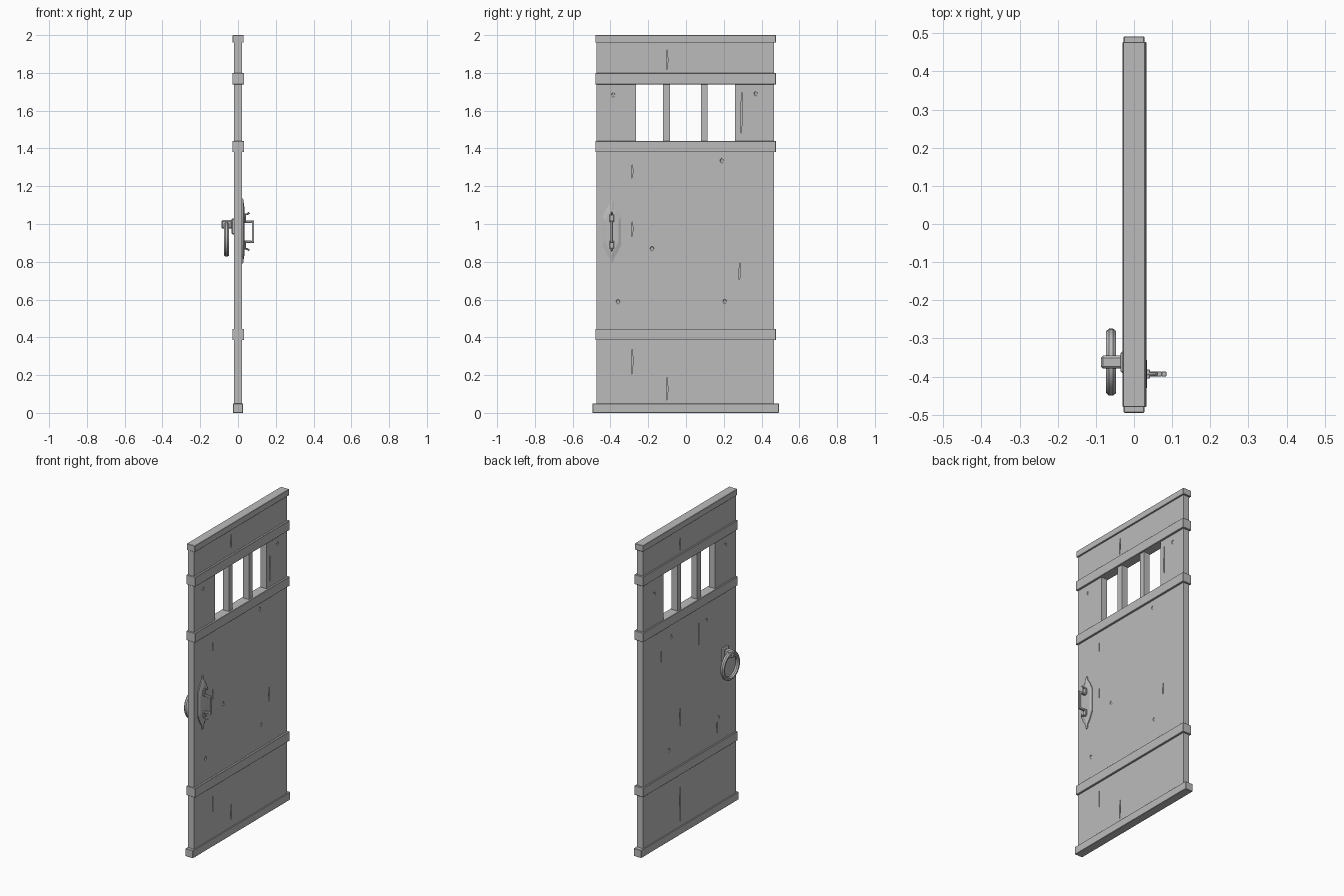
import bpy, bmesh, math
from mathutils import Matrix, Vector

old = bpy.data.objects.get("Cube")
if old:
    bpy.data.objects.remove(old, do_unlink=True)

# One plain grey for everything
grey = bpy.data.materials.new("plain grey")
grey.use_nodes = True
grey.diffuse_color = (0.5, 0.5, 0.5, 1)
grey.node_tree.nodes["Principled BSDF"].inputs["Base Color"].default_value = (0.5, 0.5, 0.5, 1)


def finish(name, bm, bevel=0, smooth=False):
    bmesh.ops.recalc_face_normals(bm, faces=bm.faces)
    mesh = bpy.data.meshes.new(name)
    bm.to_mesh(mesh)
    bm.free()
    mesh.materials.append(grey)
    ob = bpy.data.objects.new(name, mesh)
    bpy.context.collection.objects.link(ob)
    if bevel:
        mod = ob.modifiers.new("Worn edges", 'BEVEL')
        mod.width = bevel
        mod.segments = 1
    if smooth:
        bpy.ops.object.select_all(action='DESELECT')
        ob.select_set(True)
        bpy.context.view_layer.objects.active = ob
        bpy.ops.object.shade_smooth_by_angle(angle=math.radians(40))
    return ob


def add_box(bm, x, y, z):
    """Box from (low, high) pairs on each axis."""
    size = [b - a for a, b in (x, y, z)]
    mid = [(a + b) / 2 for a, b in (x, y, z)]
    bmesh.ops.create_cube(bm, size=1, matrix=Matrix.Translation(mid) @ Matrix.Diagonal((*size, 1)))


def box(name, x, y, z, bevel=0.002):
    bm = bmesh.new()
    add_box(bm, x, y, z)
    return finish(name, bm, bevel)


def add_prism(bm, outline, x0, x1, inset=1.0, centre=(0, 0)):
    """Extrude a (y, z) outline along x, with the far side scaled in about its centre."""
    cy, cz = centre
    near = [bm.verts.new((x0, y, z)) for y, z in outline]
    far = [bm.verts.new((x1, cy + (y - cy) * inset, cz + (z - cz) * inset)) for y, z in outline]
    bm.faces.new(near)
    bm.faces.new(far)
    for i in range(len(near)):
        j = (i + 1) % len(near)
        bm.faces.new((near[i], near[j], far[j], far[i]))


def rod(name, points, radius, sides=6):
    """Tube through a list of points."""
    bm = bmesh.new()
    for a, b in zip(points, points[1:]):
        a, b = Vector(a), Vector(b)
        d = b - a
        turn = d.to_track_quat('Z', 'Y').to_matrix().to_4x4()
        bmesh.ops.create_cone(bm, cap_ends=True, segments=sides, radius1=radius, radius2=radius,
                              depth=d.length + radius, matrix=Matrix.Translation((a + b) / 2) @ turn)
    return finish(name, bm, smooth=True)


# Door slab, with three window openings, split seams and knots cut out
FACE = 0.021
slab = box("door_slab", (-FACE, FACE), (-0.475, 0.466), (0.01, 1.99), 0)
cut = bmesh.new()
for y0, y1 in ((-0.265, -0.121), (-0.084, 0.08), (0.115, 0.26)):
    add_box(cut, (-0.1, 0.1), (y0, y1), (1.43, 1.745))

cracks = {
    1: ((-0.1, 1.81, 1.93), (0.294, 1.46, 1.71), (-0.285, 1.24, 1.32), (-0.285, 0.93, 1.02),
        (0.285, 0.7, 0.8), (-0.285, 0.2, 0.35), (-0.1, 0.06, 0.2)),
    -1: ((0.09, 0.06, 0.38), (0.09, 0.68, 0.85), (0.09, 1.81, 1.93), (-0.1, 1.1, 1.3),
         (-0.285, 0.5, 0.6), (0.28, 1.15, 1.25)),
}
knots = {
    1: ((-0.36, 0.59), (0.205, 0.59), (0.37, 1.69), (0.19, 1.335), (-0.18, 0.87), (-0.385, 1.685)),
    -1: ((0.35, 1.64), (0.18, 1.3), (-0.18, 1.27), (-0.37, 1.68), (-0.3, 0.6), (0.2, 0.58)),
}
for side in (1, -1):
    for y, z0, z1 in cracks[side]:
        h = z1 - z0
        slit = [(y - 0.003, z0), (y + 0.004, z0 + h * 0.4), (y + 0.002, z1), (y - 0.004, z0 + h * 0.6)]
        add_prism(cut, slit, side * 0.05, side * (FACE - 0.008))
    for y, z in knots[side]:
        place = Matrix.Translation((side * FACE, y, z)) @ Matrix.Diagonal((0.4, 0.8, 1, 1))
        bmesh.ops.create_icosphere(cut, subdivisions=1, radius=0.014, matrix=place)
cutter = finish("slab_cutter", cut)
cutter.hide_render = True
mod = slab.modifiers.new("Openings", 'BOOLEAN')
mod.operation = 'DIFFERENCE'
mod.solver = 'EXACT'
mod.object = cutter
bpy.context.view_layer.objects.active = slab
bpy.ops.object.modifier_apply(modifier=mod.name)
bpy.data.objects.remove(cutter, do_unlink=True)

# Cross bands wrapped around the slab
box("bottom_band", (-0.027, 0.027), (-0.495, 0.492), (0, 0.05))
box("lower_band", (-0.03, 0.033), (-0.48, 0.477), (0.385, 0.445))
box("middle_band", (-0.03, 0.033), (-0.48, 0.477), (1.38, 1.44))
box("upper_band", (-0.03, 0.033), (-0.48, 0.477), (1.738, 1.8))
box("top_band", (-0.029, 0.03), (-0.48, 0.477), (1.96, 2.0))

# Pull handle: pointed back plate with a raised centre
HY, HZ = -0.393, 0.962
half = [(0.004, 0.172), (0.01, 0.145), (0.027, 0.122), (0.049, 0.075)]
quarter = half + [(w, -h) for w, h in reversed(half)]
outline = [(HY + w, HZ + h) for w, h in quarter] + [(HY - w, HZ + h) for w, h in reversed(quarter)]
bm = bmesh.new()
add_prism(bm, outline, FACE - 0.005, FACE + 0.006)
add_prism(bm, outline, FACE + 0.006, FACE + 0.013, 0.72, (HY, HZ))
finish("handle_plate", bm)

# Square grip and its two hooked mounts
y = (HY - 0.006, HY + 0.006)
bm = bmesh.new()
add_box(bm, (0.073, 0.085), y, (0.9, 1.018))
for z in (0.9, 1.006):
    add_box(bm, (0.02, 0.073), y, (z, z + 0.012))
finish("handle_grip", bm, 0.001)
for label, s in (("upper", 1), ("lower", -1)):
    z = HZ - 0.002 + s * 0.07
    box(label + "_handle_mount", (0.02, 0.042), (HY - 0.012, HY + 0.012), (z - 0.02, z + 0.02))
    rod(label + "_handle_pin", [(0.03, HY, z + s * 0.02), (0.05, HY, z + s * 0.022),
                                (0.058, HY, z + s * 0.029)], 0.005)

# Ring pull on the other face: base plate, lug and ring
RY, RZ = -0.362, 0.92
box("ring_base", (-0.035, -0.015), (RY - 0.03, RY + 0.03), (0.945, 1.03), 0.006)
box("ring_lug", (-0.087, -0.03), (RY - 0.017, RY + 0.017), (0.975, 1.02), 0.006)

bm = bmesh.new()
STEPS, SIDES = 28, 8
loops = []
for i in range(STEPS):
    a = math.tau * i / STEPS
    loop = []
    for j in range(SIDES):
        b = math.tau * (j + 0.5) / SIDES
        r = 0.076 + 0.0125 * math.cos(b)
        loop.append(bm.verts.new((-0.06 + 0.0145 * math.sin(b), RY + r * math.cos(a), RZ - 0.002 + r * 1.04 * math.sin(a))))
    loops.append(loop)
for i in range(STEPS):
    p, q = loops[i], loops[(i + 1) % STEPS]
    for j in range(SIDES):
        k = (j + 1) % SIDES
        bm.faces.new((p[j], p[k], q[k], q[j]))
finish("ring_pull", bm, smooth=True)
